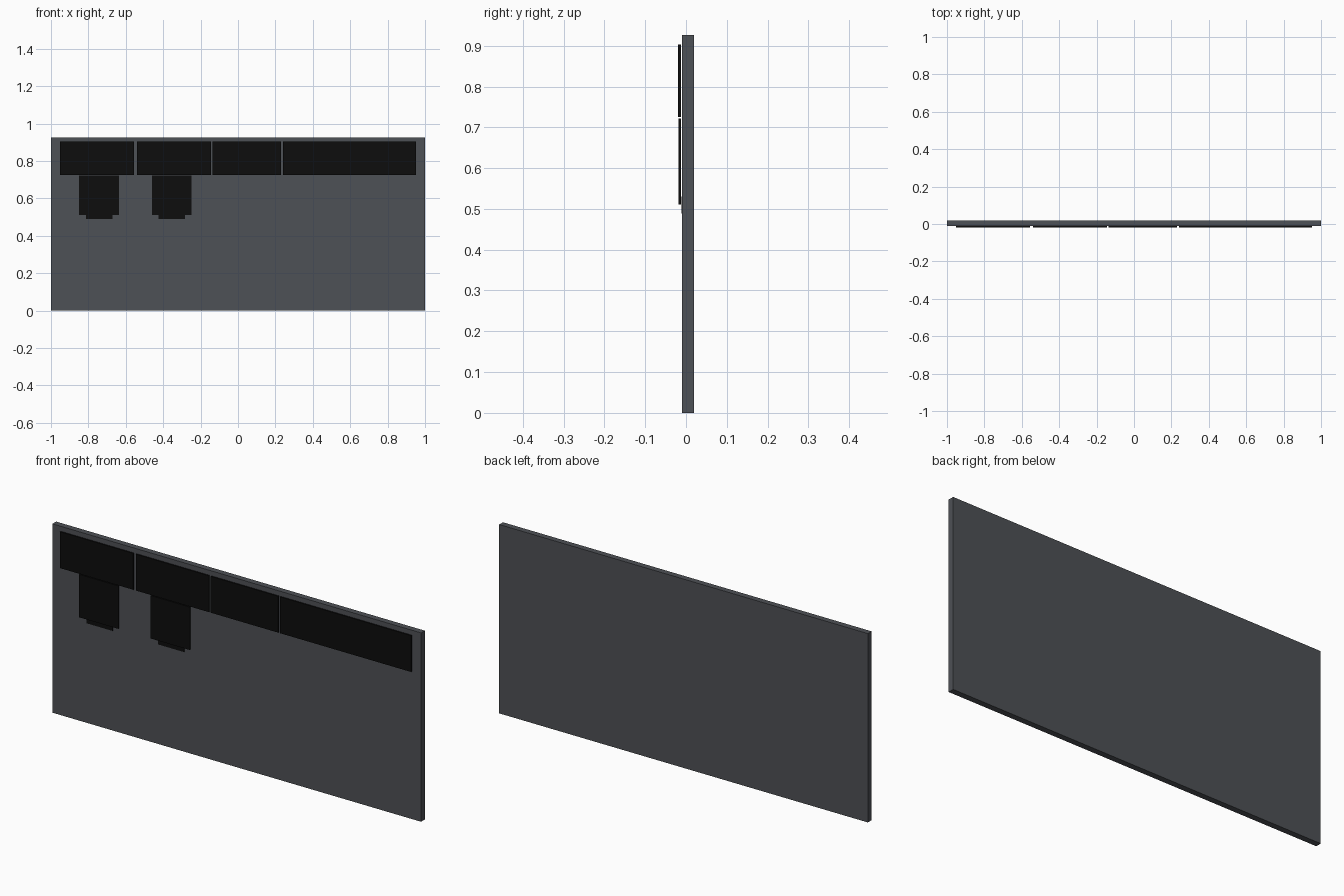
import bpy

cube = bpy.data.objects.get("Cube")
if cube:
    bpy.data.objects.remove(cube, do_unlink=True)


def make_material(name, color):
    mat = bpy.data.materials.new(name)
    mat.use_nodes = True
    mat.diffuse_color = color
    mat.node_tree.nodes["Principled BSDF"].inputs["Base Color"].default_value = color
    return mat


def box(name, x, y, z, mat):
    """Box spanning the (min, max) pairs x, y and z."""
    spans = (x, y, z)
    bpy.ops.mesh.primitive_cube_add(size=1, location=[(a + b) / 2 for a, b in spans])
    obj = bpy.context.object
    obj.name = name
    obj.scale = [b - a for a, b in spans]
    bpy.ops.object.transform_apply(location=False, rotation=False, scale=True)
    obj.data.materials.append(mat)
    return obj


grey = make_material("slate grey", (0.076, 0.082, 0.092, 1))
black = make_material("black", (0.004, 0.004, 0.004, 1))

# Backing panel
box("back_panel", (-1, 1), (-0.01, 0.019), (0, 0.926), grey)

# Row of header plates, standing just off the panel
headers = [(-0.952, -0.555), (-0.541, -0.145), (-0.135, 0.231), (0.241, 0.952)]
for i, span in enumerate(headers, 1):
    box(f"header_plate_{i}", span, (-0.019, -0.012), (0.725, 0.903), black)

# Hanging plates under the first two headers, each with a thin tab below
for i, cx in enumerate((-0.743, -0.355), 1):
    box(f"hanging_plate_{i}", (cx - 0.106, cx + 0.106), (-0.018, -0.012), (0.511, 0.721), black)
    box(f"lower_tab_{i}", (cx - 0.071, cx + 0.071), (-0.012, -0.0105), (0.489, 0.53), black)
